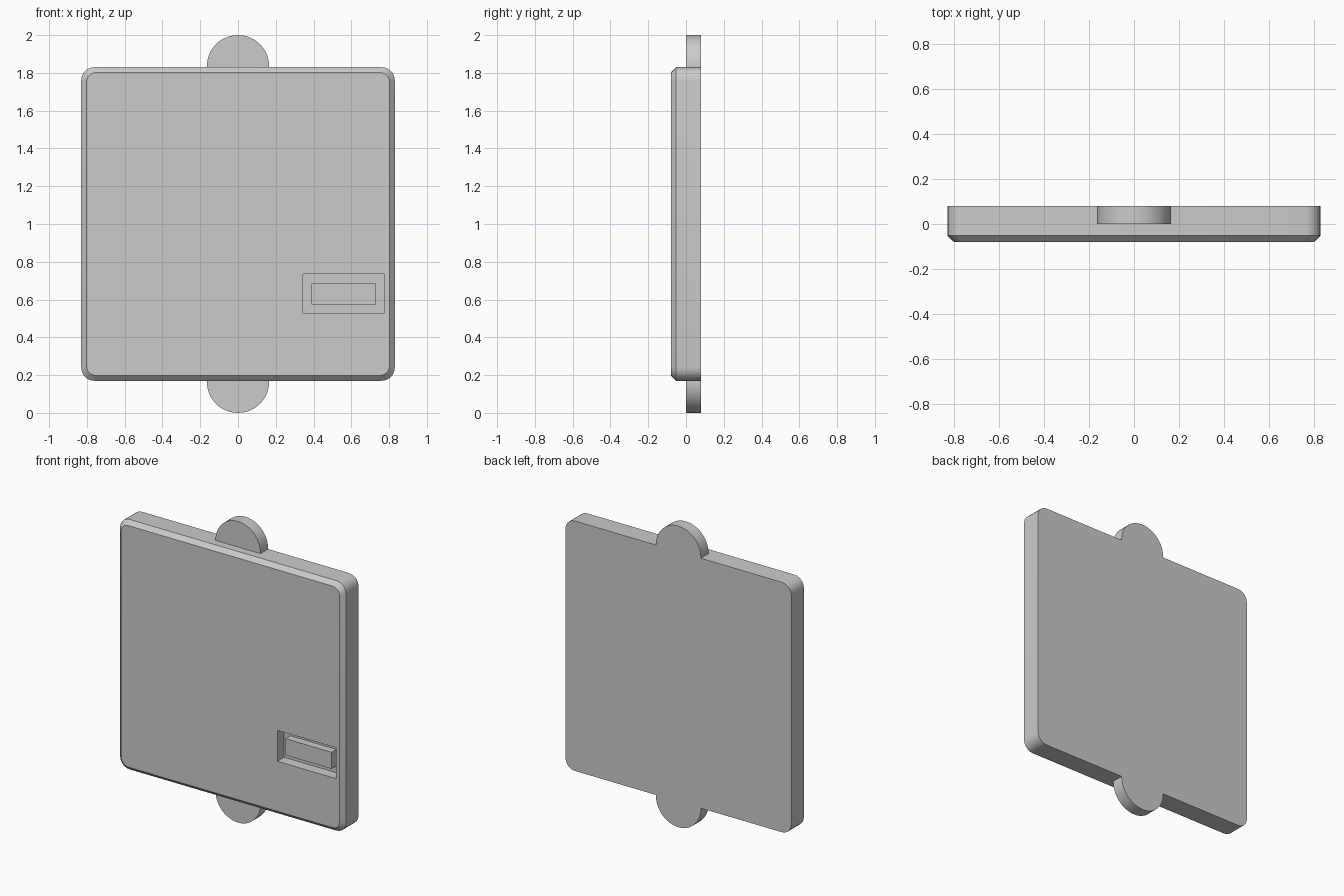
import bpy, bmesh, math

if "Cube" in bpy.data.objects:
    bpy.data.objects.remove(bpy.data.objects["Cube"])

CZ = 1.0  # height of the plate centre


def rounded_rect(half, radius, segs=5):
    """Corner-rounded square outline in x, z."""
    pts = []
    for q in range(4):
        sx, sz = [(1, 1), (-1, 1), (-1, -1), (1, -1)][q]
        for i in range(segs + 1):
            a = math.pi / 2 * (q + i / segs)
            pts.append((sx * (half - radius) + radius * math.cos(a),
                        CZ + sz * (half - radius) + radius * math.sin(a)))
    return pts


def loft(name, rings):
    """Skin a stack of (y, outline) rings and cap both ends."""
    bm = bmesh.new()
    loops = [[bm.verts.new((x, y, z)) for x, z in pts] for y, pts in rings]
    n = len(loops[0])
    for a, b in zip(loops, loops[1:]):
        for i in range(n):
            bm.faces.new((a[i], a[(i + 1) % n], b[(i + 1) % n], b[i]))
    bm.faces.new(loops[0])
    bm.faces.new(loops[-1])
    bmesh.ops.recalc_face_normals(bm, faces=bm.faces)
    me = bpy.data.meshes.new(name)
    bm.to_mesh(me)
    bm.free()
    ob = bpy.data.objects.new(name, me)
    bpy.context.collection.objects.link(ob)
    return ob


def box(name, x0, x1, y0, y1, z0, z1):
    rect = [(x0, z0), (x1, z0), (x1, z1), (x0, z1)]
    return loft(name, [(y0, rect), (y1, rect)])


def smooth(ob):
    bpy.ops.object.select_all(action='DESELECT')
    ob.select_set(True)
    bpy.context.view_layer.objects.active = ob
    bpy.ops.object.shade_smooth_by_angle(angle=math.radians(25))


# Square plate with rounded corners and a chamfered front rim
outer = rounded_rect(0.83, 0.07)
plate = loft("plate", [(-0.08, rounded_rect(0.802, 0.05)),
                       (-0.052, outer), (0.08, outer)])

# Rectangular recess at lower right of the front
cutter = box("recess_cutter", 0.345, 0.775, -0.2, -0.01, 0.53, 0.735)
cutter.hide_render = True
mod = plate.modifiers.new("recess", 'BOOLEAN')
mod.operation = 'DIFFERENCE'
mod.solver = 'EXACT'
mod.object = cutter
bpy.context.view_layer.objects.active = plate
bpy.ops.object.modifier_apply(modifier=mod.name)
bpy.data.objects.remove(cutter)
smooth(plate)

# Raised latch block inside the recess
box("latch", 0.39, 0.73, -0.06, -0.01, 0.575, 0.685)

# Half-round tabs at top and bottom, flush with the back
R = 0.165
for name, s in (("top_tab", 1), ("bottom_tab", -1)):
    arc = [(R * math.cos(math.pi * i / 24),
            CZ + s * (0.835 + R * math.sin(math.pi * i / 24))) for i in range(25)]
    arc += [(-R, CZ + s * 0.83), (R, CZ + s * 0.83)]
    smooth(loft(name, [(0.0, arc), (0.08, arc)]))
